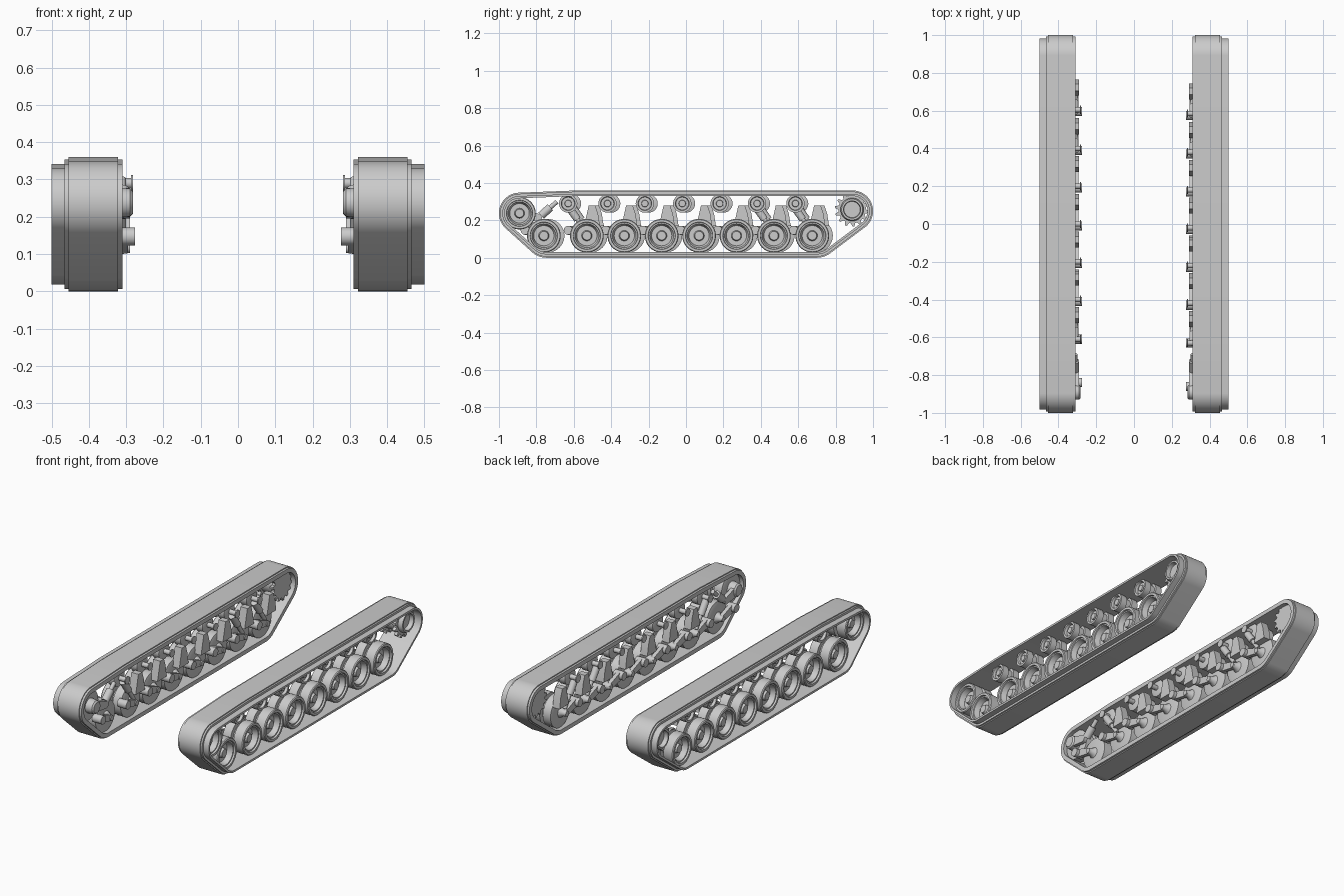
import bpy, bmesh, math
from mathutils import Vector

cube = bpy.data.objects.get("Cube")
if cube:
    bpy.data.objects.remove(cube, do_unlink=True)

GREY = (0.6, 0.6, 0.6, 1.0)
metal = bpy.data.materials.new("plain grey")
metal.use_nodes = True
metal.diffuse_color = GREY
metal.node_tree.nodes["Principled BSDF"].inputs["Base Color"].default_value = GREY


def finish(bm, name):
    bmesh.ops.remove_doubles(bm, verts=bm.verts, dist=0.00001)
    bmesh.ops.recalc_face_normals(bm, faces=bm.faces)
    mesh = bpy.data.meshes.new(name)
    bm.to_mesh(mesh)
    bm.free()
    mesh.materials.append(metal)
    obj = bpy.data.objects.new(name, mesh)
    bpy.context.collection.objects.link(obj)
    bpy.ops.object.select_all(action="DESELECT")
    obj.select_set(True)
    bpy.context.view_layer.objects.active = obj
    bpy.ops.object.shade_smooth_by_angle(angle=math.radians(35))
    return obj


def bridge(bm, rings, closed=False):
    """Skin neighbouring rings of equal length with quads."""
    n = len(rings[0])
    pairs = list(zip(rings, rings[1:] + rings[:1]))
    for a, b in pairs if closed else pairs[:-1]:
        for i in range(n):
            j = (i + 1) % n
            bm.faces.new((a[i], a[j], b[j], b[i]))


def lathe(name, side, y, z, profile, steps=32):
    """Turn a list of (x, radius) around an axle along x, with flat end caps."""
    bm = bmesh.new()
    rings = []
    for x, r in profile:
        turn = [math.tau * k / steps for k in range(steps)]
        rings.append([bm.verts.new((side * x, y + r * math.cos(t), z + r * math.sin(t))) for t in turn])
    bridge(bm, rings)
    bm.faces.new(rings[0])
    bm.faces.new(rings[-1])
    return finish(bm, name)


def plate(name, side, outline, x0, x1):
    """Extrude a (y, z) outline between two x positions."""
    bm = bmesh.new()
    rings = [[bm.verts.new((side * x, y, z)) for y, z in outline] for x in (x0, x1)]
    bridge(bm, rings)
    bm.faces.new(rings[0])
    bm.faces.new(rings[1])
    return finish(bm, name)


def link(name, side, a, b, ra, rb, x0, x1):
    """Flat tapered bar with round ends between two (y, z) points."""
    d = Vector(b) - Vector(a)
    base = math.atan2(d.y, d.x)
    outline = []
    for (y, z), r, start in ((a, ra, math.pi / 2), (b, rb, -math.pi / 2)):
        for k in range(9):
            t = base + start + math.pi * k / 8
            outline.append((y + r * math.cos(t), z + r * math.sin(t)))
    return plate(name, side, outline, x0, x1)


def rod(name, side, a, b, r, x):
    """Round bar between two (y, z) points at depth x."""
    start, end = (Vector((side * x, *p)) for p in (a, b))
    d = end - start
    bm = bmesh.new()
    bmesh.ops.create_cone(bm, cap_ends=True, segments=14, radius1=r, radius2=r, depth=d.length)
    turn = d.to_track_quat("Z", "Y").to_matrix().to_4x4()
    bmesh.ops.transform(bm, matrix=turn, verts=bm.verts)
    bmesh.ops.translate(bm, vec=(start + end) / 2, verts=bm.verts)
    return finish(bm, name)


# Circles (y, z, radius) the belt is wrapped around
GUIDES = [(-0.89, 0.238, 0.11), (-0.745, 0.118, 0.118), (0.70, 0.118, 0.118),
          (0.89, 0.25, 0.11), (-0.58, 0.25, 0.11)]
# Belt cross-section: (x, inset from the outer surface)
BELT = [(0.322, 0), (0.455, 0), (0.455, 0.006), (0.465, 0.006), (0.465, 0.018),
        (0.5, 0.018), (0.5, 0.03), (0.31, 0.03), (0.31, 0.006), (0.322, 0.006)]


def track_belt(name, side, steps=120):
    bm = bmesh.new()
    rings = []
    for x, inset in BELT:
        ring = []
        for k in range(steps):
            t = math.tau * (k + 0.5) / steps
            c, s = math.cos(t), math.sin(t)
            y, z, r = max(GUIDES, key=lambda g: g[0] * c + g[1] * s + g[2])
            ring.append(bm.verts.new((side * x, y + (r - inset) * c, z + (r - inset) * s)))
        rings.append(ring)
    bridge(bm, rings, closed=True)
    return finish(bm, name)


# Wheel profiles run from the inner face to the outer face
ROAD_WHEEL = [(0.33, 0.072), (0.335, 0.09), (0.385, 0.09), (0.385, 0.065), (0.405, 0.065),
              (0.405, 0.09), (0.46, 0.09), (0.465, 0.086), (0.465, 0.073), (0.455, 0.071),
              (0.455, 0.064), (0.425, 0.054), (0.425, 0.028), (0.445, 0.023), (0.445, 0.001)]
ROLLER = [(0.33, 0.035), (0.335, 0.049), (0.375, 0.049), (0.375, 0.036), (0.41, 0.036),
          (0.41, 0.049), (0.45, 0.049), (0.45, 0.037), (0.435, 0.034), (0.435, 0.019),
          (0.445, 0.017), (0.445, 0.001)]
DRUM = [(0.335, 0.062), (0.465, 0.062), (0.475, 0.056), (0.475, 0.046), (0.44, 0.042), (0.44, 0.001)]


def sprocket_outline(y, z, teeth=14):
    pts = []
    for k in range(teeth):
        for part, r in ((0, 0.074), (0.35, 0.074), (0.55, 0.092), (0.8, 0.092)):
            t = math.tau * (k + part) / teeth
            pts.append((y + r * math.cos(t), z + r * math.sin(t)))
    return pts


WHEELS_Y = [-0.74, -0.51, -0.31, -0.11, 0.09, 0.29, 0.49, 0.695]
ROLLERS_Y = [-0.61, -0.40, -0.20, 0.0, 0.20, 0.40, 0.605]
DAMPED = (1, 6, 7)

for side, label, shift in ((1, "left", -0.02), (-1, "right", 0.0)):
    track_belt(label + "_track_belt", side)

    # Road wheels with trailing arms
    for i, wy in enumerate(WHEELS_Y):
        y, z = wy + shift, 0.118
        py, pz = y - 0.1, 0.147
        tag = f"_{i + 1}"
        lathe(label + "_road_wheel" + tag, side, y, z, ROAD_WHEEL, 40)
        lathe(label + "_wheel_hub" + tag, side, y, z, [(0.29, 0.015), (0.31, 0.018), (0.335, 0.035)], 20)
        link(label + "_swing_arm" + tag, side, (py, pz), (y, z), 0.024, 0.016, 0.295, 0.318)
        lathe(label + "_arm_pivot" + tag, side, py, pz, [(0.276, 0.024), (0.335, 0.024)], 20)
        # Bump stops
        if i:
            plate(label + "_bump_stop" + tag, side,
                  [(y - 0.015, 0.17), (y + 0.07, 0.17), (y + 0.06, 0.235), (y + 0.045, 0.28), (y + 0.01, 0.28), (y, 0.235)],
                  0.29, 0.335)
        # Dampers
        if i in DAMPED:
            top, low = (y - 0.1, 0.275), (y - 0.005, 0.14)
            mid = (y - 0.05, 0.205)
            rod(label + "_damper_body" + tag, side, top, mid, 0.02, 0.312)
            rod(label + "_damper_rod" + tag, side, mid, low, 0.012, 0.312)

    # Return rollers
    for i, ry in enumerate(ROLLERS_Y):
        y = ry + shift
        lathe(f"{label}_return_roller_{i + 1}", side, y, 0.29, ROLLER)
        lathe(f"{label}_roller_axle_{i + 1}", side, y, 0.29,
              [(0.281, 0.022), (0.287, 0.022), (0.287, 0.014), (0.335, 0.014)], 20)

    # Front idler with its crank and tensioner
    iy, iz = -0.89, 0.238
    lathe(label + "_idler_wheel", side, iy, iz, [(x, r * 0.96) for x, r in ROAD_WHEEL], 40)
    lathe(label + "_idler_hub", side, iy, iz, [(0.282, 0.03), (0.29, 0.038), (0.335, 0.042)], 24)
    link(label + "_idler_crank", side, (iy, iz), (-0.79, 0.215), 0.03, 0.02, 0.29, 0.312)
    rod(label + "_tensioner_body", side, (-0.775, 0.225), (-0.725, 0.27), 0.022, 0.312)
    rod(label + "_tensioner_rod", side, (-0.73, 0.265), (-0.69, 0.3), 0.012, 0.312)

    # Rear drive sprocket
    sy, sz = 0.888, 0.258
    lathe(label + "_sprocket_drum", side, sy, sz, DRUM, 40)
    for where, x in (("inner", 0.335), ("outer", 0.43)):
        plate(f"{label}_sprocket_{where}_ring", side, sprocket_outline(sy, sz), x, x + 0.02)
